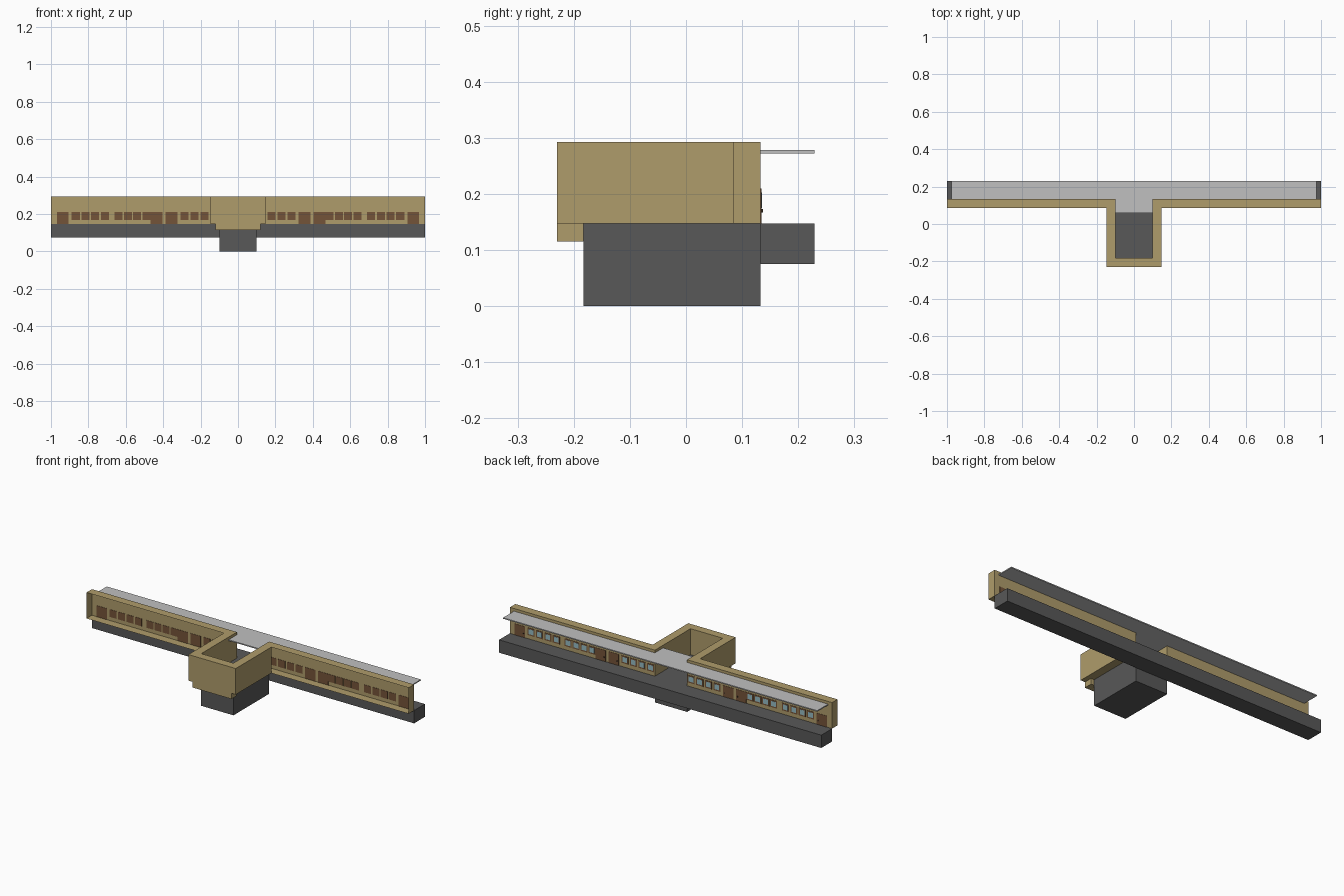
import bpy, bmesh

if "Cube" in bpy.data.objects:
    bpy.data.objects.remove(bpy.data.objects["Cube"])


def material(name, srgb):
    m = bpy.data.materials.new(name)
    lin = [((c / 255 + 0.055) / 1.055) ** 2.4 for c in srgb]
    m.diffuse_color = (*lin, 1)
    m.use_nodes = True
    m.node_tree.nodes["Principled BSDF"].inputs["Base Color"].default_value = m.diffuse_color
    return m


TAN = material("tan_wall", (175, 156, 107))
DARK = material("dark_concrete", (88, 88, 88))
GREY = material("light_grey_roof", (192, 192, 192))
BROWN = material("brown_wood", (116, 84, 57))
GLASS = material("pale_blue_glass", (150, 188, 196))
KNOB = material("dark_knob", (60, 48, 38))


def finish(bm, name, mat):
    bmesh.ops.recalc_face_normals(bm, faces=bm.faces)
    me = bpy.data.meshes.new(name)
    bm.to_mesh(me)
    bm.free()
    me.materials.append(mat)
    ob = bpy.data.objects.new(name, me)
    bpy.context.collection.objects.link(ob)
    return ob


def prism(name, outline, z0, z1, mat, drop=None):
    """Extrude a plan outline; optionally drop side faces by a rule."""
    bm = bmesh.new()
    base = bm.faces.new([bm.verts.new((x, y, z0)) for x, y in outline])
    top = bmesh.ops.extrude_face_region(bm, geom=[base], use_keep_orig=True)
    for v in top["geom"]:
        if isinstance(v, bmesh.types.BMVert):
            v.co.z = z1
    bmesh.ops.recalc_face_normals(bm, faces=bm.faces)
    if drop:
        bmesh.ops.delete(bm, geom=[f for f in bm.faces if drop(f)], context="FACES_ONLY")
    return finish(bm, name, mat)


def box(name, x0, x1, y0, y1, z0, z1, mat):
    return prism(name, [(x0, y0), (x1, y0), (x1, y1), (x0, y1)], z0, z1, mat)


def mirrored(half):
    """Half outline (x > 0, front to back) plus its mirror image."""
    return half + [(-x, y) for x, y in reversed(half)]


BACK, FRONT, FLOOR, TOP = 0.133, 0.085, 0.147, 0.293

# Long wall with the U-shaped stair enclosure; wings are hollow and open to the front
prism("wall", mirrored([(0.147, -0.23), (0.147, FRONT), (1, FRONT), (1, BACK),
                        (0.1, BACK), (0.1, -0.183)]),
      FLOOR, TOP, TAN,
      drop=lambda f: abs(f.normal.y) > 0.9 and abs(f.calc_center_median().y - FRONT) < 0.001)
box("entrance_apron", -0.12, 0.12, -0.23, -0.183, 0.115, FLOOR, TAN)

# Concrete base and platform
box("stair_base", -0.1, 0.1, -0.183, BACK, 0, FLOOR, DARK)
box("platform", -1, 1, BACK, 0.229, 0.075, FLOOR, DARK)

# Thin canopy reaching into the enclosure
prism("canopy", mirrored([(0.0999, 0.06), (0.0999, BACK), (0.975, BACK), (0.975, 0.229)]),
      0.272, 0.278, GREY)

# Windows and doors on both wings
window_starts = [g + i * p for g, p in ((0.104, 0.0535), (0.468, 0.0495), (0.69, 0.052))
                 for i in range(4)]
door_starts = [0.324, 0.404, 0.905]
W, DW = 0.043, 0.064
for s in (-1, 1):
    side = "left" if s < 0 else "right"

    def panel(name, x, w, y0, y1, z0, z1, mat):
        a, b = sorted((s * x, s * (x + w)))
        box(f"{side}_{name}", a, b, y0, y1, z0, z1, mat)

    for i, x in enumerate(window_starts):
        panel(f"window_frame_{i}", x, W, 0.1315, 0.1345, 0.168, 0.21, BROWN)
        panel(f"window_pane_{i}", x + 0.007, W - 0.014, 0.134, 0.1352, 0.175, 0.203, GLASS)
    for i, x in enumerate(door_starts):
        panel(f"door_{i}", x, DW, 0.1315, 0.1345, FLOOR, 0.21, BROWN)
        panel(f"door_knob_{i}", x + 0.008, 0.005, 0.1345, 0.1375, 0.167, 0.173, KNOB)
